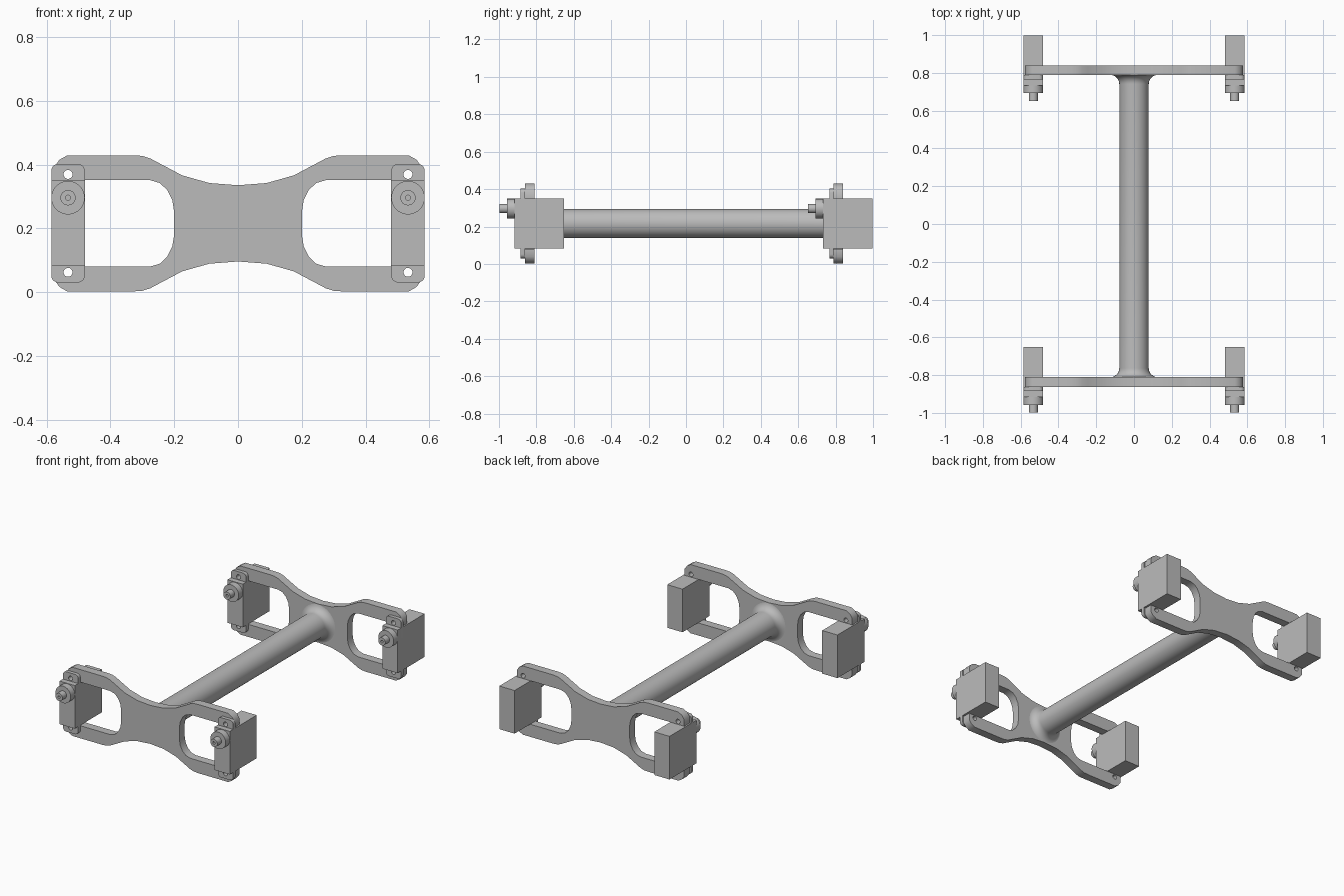
import bpy, bmesh, math
from mathutils import Matrix, Vector

cube = bpy.data.objects.get("Cube")
if cube:
    bpy.data.objects.remove(cube)

grey = bpy.data.materials.new("plain grey")
grey.use_nodes = True
grey.diffuse_color = (0.5, 0.5, 0.5, 1)
grey.node_tree.nodes["Principled BSDF"].inputs["Base Color"].default_value = (0.5, 0.5, 0.5, 1)

MID = 0.2155      # height of the tube axis
SPACING = 1.65    # distance between the two end frames


def add_mesh(name, mesh, smooth=True):
    mesh.materials.clear()
    mesh.materials.append(grey)
    obj = bpy.data.objects.new(name, mesh)
    bpy.context.collection.objects.link(obj)
    if smooth:
        bpy.ops.object.select_all(action='DESELECT')
        obj.select_set(True)
        bpy.context.view_layer.objects.active = obj
        bpy.ops.object.shade_smooth_by_angle(angle=math.radians(35))
    return obj


def circle(x, z, r, n=32):
    return [(x + r * math.cos(2 * math.pi * i / n), z + r * math.sin(2 * math.pi * i / n))
            for i in range(n)]


def rounded_rect(x0, x1, z0, z1, r, n=5):
    pts = []
    corners = [(x1 - r, z1 - r), (x0 + r, z1 - r), (x0 + r, z0 + r), (x1 - r, z0 + r)]
    for q, (cx, cz) in enumerate(corners):
        for i in range(n + 1):
            a = math.pi / 2 * (q + i / n)
            pts.append((cx + r * math.cos(a), cz + r * math.sin(a)))
    return pts


def slab(name, loops, y0, y1):
    """Front-facing profile (outline plus holes) extruded from y0 to y1."""
    curve = bpy.data.curves.new(name, 'CURVE')
    curve.dimensions = '2D'
    curve.fill_mode = 'BOTH'
    curve.extrude = (y1 - y0) / 2
    for loop in loops:
        spline = curve.splines.new('POLY')
        spline.points.add(len(loop) - 1)
        for p, (x, z) in zip(spline.points, loop):
            p.co = (x, z, 0, 1)
        spline.use_cyclic_u = True
    temp = bpy.data.objects.new("temp", curve)
    bpy.context.collection.objects.link(temp)
    bpy.context.view_layer.update()
    mesh = bpy.data.meshes.new_from_object(
        temp.evaluated_get(bpy.context.evaluated_depsgraph_get()))
    bpy.data.objects.remove(temp)
    bpy.data.curves.remove(curve)
    mesh.transform(Matrix.Translation((0, (y0 + y1) / 2, 0)) @ Matrix.Rotation(math.pi / 2, 4, 'X'))
    bm = bmesh.new()
    bm.from_mesh(mesh)
    bmesh.ops.remove_doubles(bm, verts=bm.verts, dist=0.0001)
    bmesh.ops.recalc_face_normals(bm, faces=bm.faces)
    bm.to_mesh(mesh)
    bm.free()
    return add_mesh(name, mesh)


def box(name, lo, hi):
    lo, hi = Vector(lo), Vector(hi)
    bm = bmesh.new()
    bmesh.ops.create_cube(bm, size=1, matrix=Matrix.Translation((lo + hi) / 2)
                          @ Matrix.Diagonal((*(hi - lo), 1)))
    mesh = bpy.data.meshes.new(name)
    bm.to_mesh(mesh)
    bm.free()
    return add_mesh(name, mesh, smooth=False)


# Frame outline: one quarter from the waist, round the arm, into the opening
quarter = [(0, .335), (.09, .342), (.175, .366), (.245, .403), (.275, .419), (.30, .427),
           (.33, .429), (.535, .429), (.56, .415), (.576, .392), (.576, .351),
           (.276, .351), (.245, .342), (.222, .32), (.206, .288), (.2, .25)]
right_half = quarter + [(x, 2 * MID - z) for x, z in reversed(quarter)]
outline = right_half + [(-x, z) for x, z in reversed(right_half[1:-1])]
screw_heights = (0.062, 0.369)
frame_holes = [circle(s * .533, z, .014, 20) for s in (-1, 1) for z in screw_heights]

for end, dy in (("front", 0), ("back", SPACING)):
    slab(end + "_frame", [outline] + frame_holes, -.862 + dy, -.81 + dy)

    # Motor in each side of the frame
    for side, s in (("left", 1), ("right", -1)):
        x = s * .533
        name = f"{end}_{side}_motor_"
        box(name + "body", (x - .0525, -.917 + dy, .083), (x + .0525, -.652 + dy, .351))
        slab(name + "flange",
             [rounded_rect(x - .0525, x + .0525, .03, .402, .022)]
             + [circle(x, z, .014, 20) for z in screw_heights], -.884 + dy, -.862 + dy)
        slab(name + "collar", [circle(x, .296, .0525, 40)], -.957 + dy, -.917 + dy)
        slab(name + "shaft", [circle(x, .296, .024), circle(x, .296, .008, 16)],
             -.998 + dy, -.957 + dy)

# Connecting tube with a flared fillet at both ends
R, FILLET, Y0, Y1 = .078, .048, -.811, .789
flare = [(R + FILLET * (1 - math.sin(a)), FILLET * (1 - math.cos(a)))
         for a in (math.pi / 2 * i / 8 for i in range(9))]
profile = [(r, Y0 + d) for r, d in flare] + [(r, Y1 - d) for r, d in reversed(flare)]
bm = bmesh.new()
verts = [bm.verts.new((r, y, 0)) for r, y in profile]
edges = [bm.edges.new(pair) for pair in zip(verts, verts[1:])]
bmesh.ops.spin(bm, geom=verts + edges, cent=(0, 0, 0), axis=(0, 1, 0),
               angle=2 * math.pi, steps=48, use_merge=True)
bmesh.ops.remove_doubles(bm, verts=bm.verts, dist=0.0001)
for v in bm.verts:   # keep the flare within the waist of the frame
    v.co.z = max(-.119, min(.119, v.co.z)) + MID
bmesh.ops.recalc_face_normals(bm, faces=bm.faces)
tube_mesh = bpy.data.meshes.new("connecting_tube")
bm.to_mesh(tube_mesh)
bm.free()
add_mesh("connecting_tube", tube_mesh)
